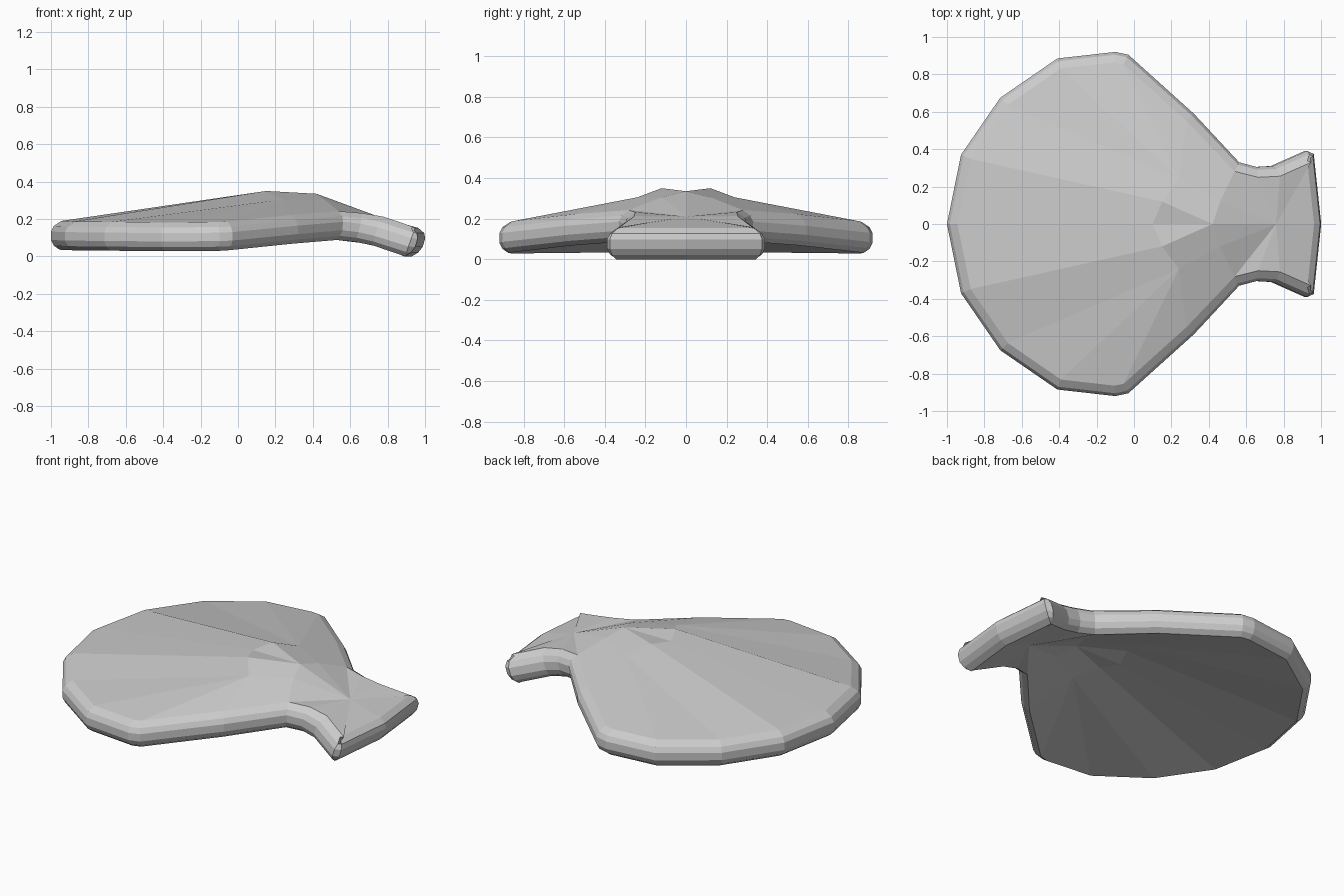
import bpy, bmesh
from mathutils import Vector

if "Cube" in bpy.data.objects:
    bpy.data.objects.remove(bpy.data.objects["Cube"])

# Half outline of the plate: x, y, rim centre height, forward tilt of the rim
outline = [(-1, 0, .113, 0), (-.925, .37, .11, 0), (-.715, .675, .108, 0), (-.41, .885, .105, 0),
           (-.1, .92, .107, 0), (-.03, .905, .11, 0), (.32, .59, .145, 0), (.56, .33, .165, .1),
           (.65, .305, .155, .25), (.74, .31, .135, .35), (.92, .39, .078, .35),
           (.955, .375, .076, .3), (.995, 0, .076, .3)]
# Rounded rim section: inset, height from rim centre
section = [(.055, .077), (.015, .05), (0, .02), (0, -.025), (.015, -.055), (.045, -.077)]
# Raised ridge points in the middle of the shell
crown = {'A': (.10, 0, .335), 'B': (.15, .12, .35), 'C': (.24, .24, .305),
         'D': (.42, 0, .335), 'E': (.46, .12, .305), 'F': (.76, 0, .21)}
# Surface facets joining the ridge points to the rim points
facets = [(0, 1, 'B', 'A'), (1, 2, 'C', 'B'), (2, 3, 'C'), (3, 4, 'C'), (4, 5, 'C'), (5, 6, 'C'),
          (6, 7, 'E', 'C'), ('A', 'B', 'D'), ('B', 'C', 'E', 'D'), ('D', 'E', 'F'),
          (7, 'F', 'E'), (7, 8, 'F'), (8, 9, 'F'), (9, 10, 'F'), (10, 11, 'F'), (11, 12, 'F')]


def inward(i):
    """Mitred inward direction at an outline point, for a unit inset."""
    flip = lambda p: Vector((p[0], -p[1]))
    pos = [Vector(p[:2]) for p in outline]
    prev = pos[i - 1] if i else flip(pos[1])
    nxt = pos[i + 1] if i < len(pos) - 1 else flip(pos[-2])
    a, b = (pos[i] - prev).normalized(), (nxt - pos[i]).normalized()
    na, nb = Vector((a.y, -a.x)), Vector((b.y, -b.x))
    m = (na + nb).normalized()
    return m / max(m.dot(na), .6)


bm = bmesh.new()

# Rounded rim
rings = []
for i, (x, y, z, tilt) in enumerate(outline):
    d = inward(i)
    end = i in (0, len(outline) - 1)
    rings.append([bm.verts.new((x + d.x * s + tilt * h, 0 if end else y + d.y * s, z + h))
                  for s, h in section])
for a, b in zip(rings, rings[1:]):
    for k in range(len(section) - 1):
        bm.faces.new((a[k], b[k], b[k + 1], a[k + 1]))

# Upper and hollow lower surfaces
for k, drop in ((0, 0), (-1, .15)):
    inner = {n: bm.verts.new((x, y, z - drop)) for n, (x, y, z) in crown.items()}
    pick = lambda n: inner[n] if isinstance(n, str) else rings[n][k]
    for f in facets:
        bm.faces.new([pick(n) for n in f])

# Mirror into a full closed shell
geom = bm.verts[:] + bm.edges[:] + bm.faces[:]
bmesh.ops.mirror(bm, geom=geom, axis='Y', merge_dist=.0001)
bmesh.ops.remove_doubles(bm, verts=bm.verts[:], dist=.0001)
bmesh.ops.recalc_face_normals(bm, faces=bm.faces[:])

mesh = bpy.data.meshes.new("fan_shell")
bm.to_mesh(mesh)
bm.free()
shell = bpy.data.objects.new("fan_shell", mesh)
bpy.context.collection.objects.link(shell)
